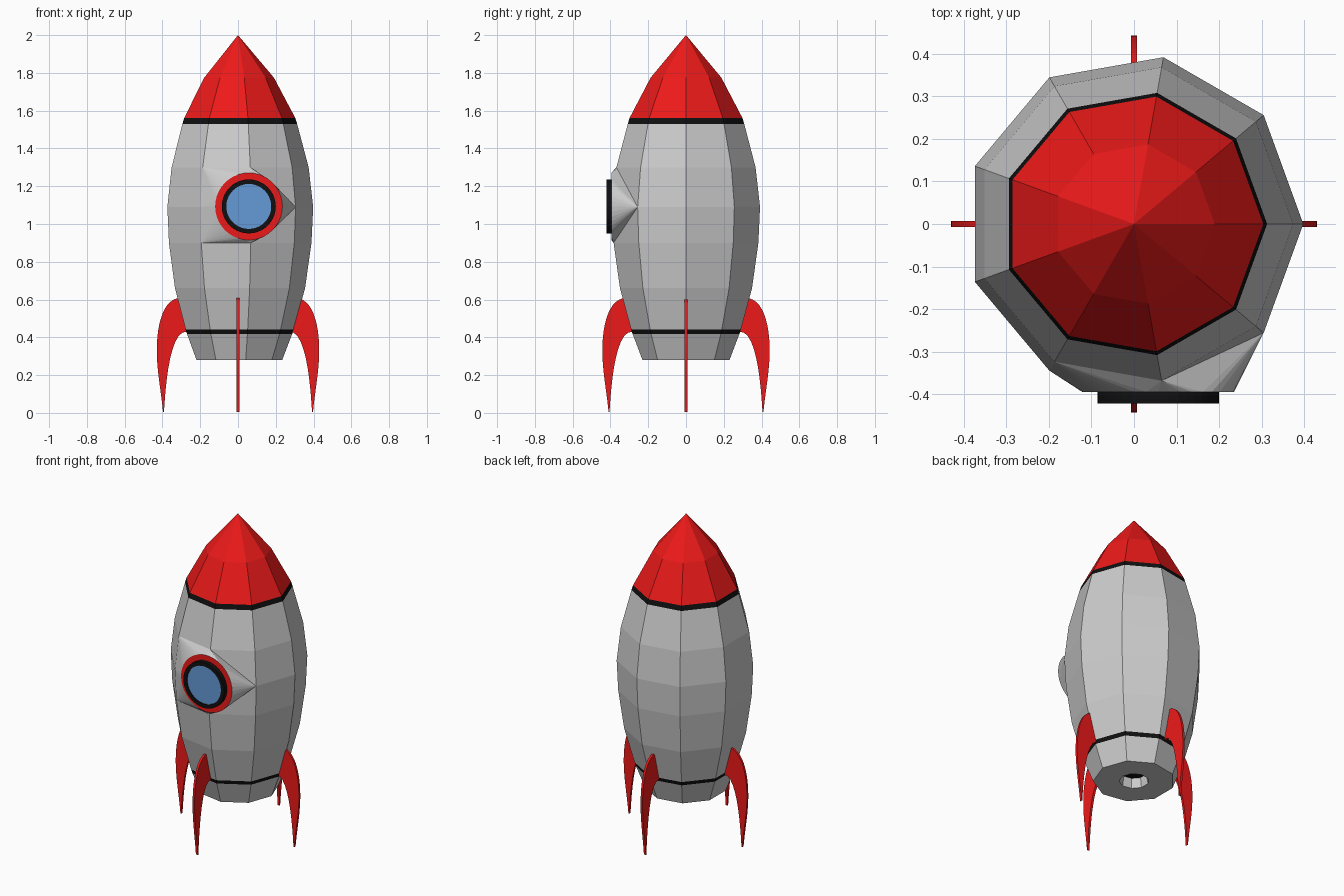
import bpy, bmesh
from math import sin, cos, pi
from mathutils import Vector, Matrix
from mathutils.geometry import interpolate_bezier

if "Cube" in bpy.data.objects:
    bpy.data.objects.remove(bpy.data.objects["Cube"])


def material(name, rgb):
    m = bpy.data.materials.new(name)
    m.diffuse_color = (*rgb, 1)
    m.use_nodes = True
    m.node_tree.nodes["Principled BSDF"].inputs["Base Color"].default_value = m.diffuse_color
    return m


GREY = material("grey", (0.8, 0.8, 0.8))
RED = material("red", (0.85, 0.01, 0.01))
BLACK = material("black", (0.005, 0.005, 0.005))
BLUE = material("blue", (0.13, 0.32, 0.68))


def finish(bm, name, mats):
    bmesh.ops.recalc_face_normals(bm, faces=bm.faces)
    me = bpy.data.meshes.new(name)
    bm.to_mesh(me)
    bm.free()
    for m in mats:
        me.materials.append(m)
    ob = bpy.data.objects.new(name, me)
    bpy.context.collection.objects.link(ob)
    return ob


# Hull: nine-sided lathe; (radius, z, material of the band above)
N = 9
profile = [(0, .34, 2), (.075, .34, 0), (.085, .28, 0), (.234, .28, 0),
           (.287, .418, 2), (.295, .442, 0), (.355, .66, 0), (.389, .9, 0),
           (.398, 1.09, 0), (.374, 1.3, 0), (.313, 1.53, 2), (.304, 1.56, 1),
           (.19, 1.775, 1), (0, 2, 1)]


def hull_point(ring, k):
    r, z, _ = profile[ring]
    a = 2 * pi * k / N
    return Vector((r * cos(a), r * sin(a), z))


bm = bmesh.new()
rings = [[bm.verts.new(hull_point(i, k)) for k in range(N)] for i in range(len(profile))]
for i in range(len(profile) - 1):
    for k in range(N):
        n = (k + 1) % N
        a, b, c, d = rings[i][k], rings[i][n], rings[i + 1][n], rings[i + 1][k]
        # leave an opening behind the porthole
        if i in (7, 8) and k == 6:
            continue
        if i == 7 and k == 7:
            f = bm.faces.new((a, b, c))
        elif i == 8 and k == 7:
            f = bm.faces.new((b, c, d))
        else:
            f = bm.faces.new((a, b, c, d))
        f.material_index = profile[i][2]
bmesh.ops.remove_doubles(bm, verts=bm.verts, dist=1e-4)
finish(bm, "hull", [GREY, RED, BLACK])

# Porthole mount: skin from the hull opening out to a flat red disc
CX, CZ, FRONT, SEG = .057, 1.093, -.395, 40


def circle(r, y):
    return [Vector((CX + r * cos(2 * pi * j / SEG), y, CZ + r * sin(2 * pi * j / SEG)))
            for j in range(SEG)]


bm = bmesh.new()
opening = [hull_point(i, k) for i, k in ((9, 6), (9, 7), (8, 8), (7, 7), (7, 6), (8, 6))]
base = {bm.verts.new(p) for p in opening}
disc = {bm.verts.new(p) for p in circle(.178, FRONT)}
bmesh.ops.convex_hull(bm, input=bm.verts)
bmesh.ops.recalc_face_normals(bm, faces=bm.faces)
back = [f for f in bm.faces if set(f.verts) <= base]
for f in bm.faces:
    if set(f.verts) <= disc:
        f.material_index = 1
bmesh.ops.delete(bm, geom=back, context='FACES')
finish(bm, "porthole_mount", [GREY, RED])

# Porthole rim: black ring with inner lip
bm = bmesh.new()
loops = [[bm.verts.new(p) for p in circle(r, y)]
         for r, y in ((.143, FRONT + .005), (.143, -.422), (.119, -.422), (.119, FRONT + .005))]
for i in range(4):
    for j in range(SEG):
        n = (j + 1) % SEG
        p, q = loops[i], loops[(i + 1) % 4]
        bm.faces.new((p[j], p[n], q[n], q[j]))
finish(bm, "porthole_rim", [BLACK])

# Porthole glass
bm = bmesh.new()
bmesh.ops.create_cone(bm, cap_ends=True, segments=SEG, radius1=.12, radius2=.12, depth=.024,
                      matrix=Matrix.Translation((CX, -.404, CZ)) @ Matrix.Rotation(pi / 2, 4, 'X'))
finish(bm, "porthole_glass", [BLUE])


# Fins: curved blade outline, thin, repeated four times
def bez(*pts):
    return interpolate_bezier(*[Vector((x, 0, z)) for x, z in pts], 12)


outline = ([Vector((.25, 0, .6))]
           + bez((.32, .607), (.40, .59), (.43, .46), (.43, .33))
           + bez((.43, .33), (.43, .22), (.405, .10), (.397, .004))[1:]
           + bez((.392, .004), (.385, .12), (.365, .44), (.27, .43))
           + [Vector((.24, 0, .43))])
for i, side in enumerate(("right", "back", "left", "front")):
    bm = bmesh.new()
    face = bm.faces.new([bm.verts.new(p + Vector((0, -.007, 0))) for p in outline])
    ext = bmesh.ops.extrude_face_region(bm, geom=[face])
    bmesh.ops.translate(bm, vec=(0, .014, 0),
                        verts=[g for g in ext["geom"] if isinstance(g, bmesh.types.BMVert)])
    shift = Matrix.Translation((.013 if i % 2 else 0, 0, 0))
    bm.transform(Matrix.Rotation(i * pi / 2, 4, 'Z') @ shift)
    finish(bm, "fin_" + side, [RED])
